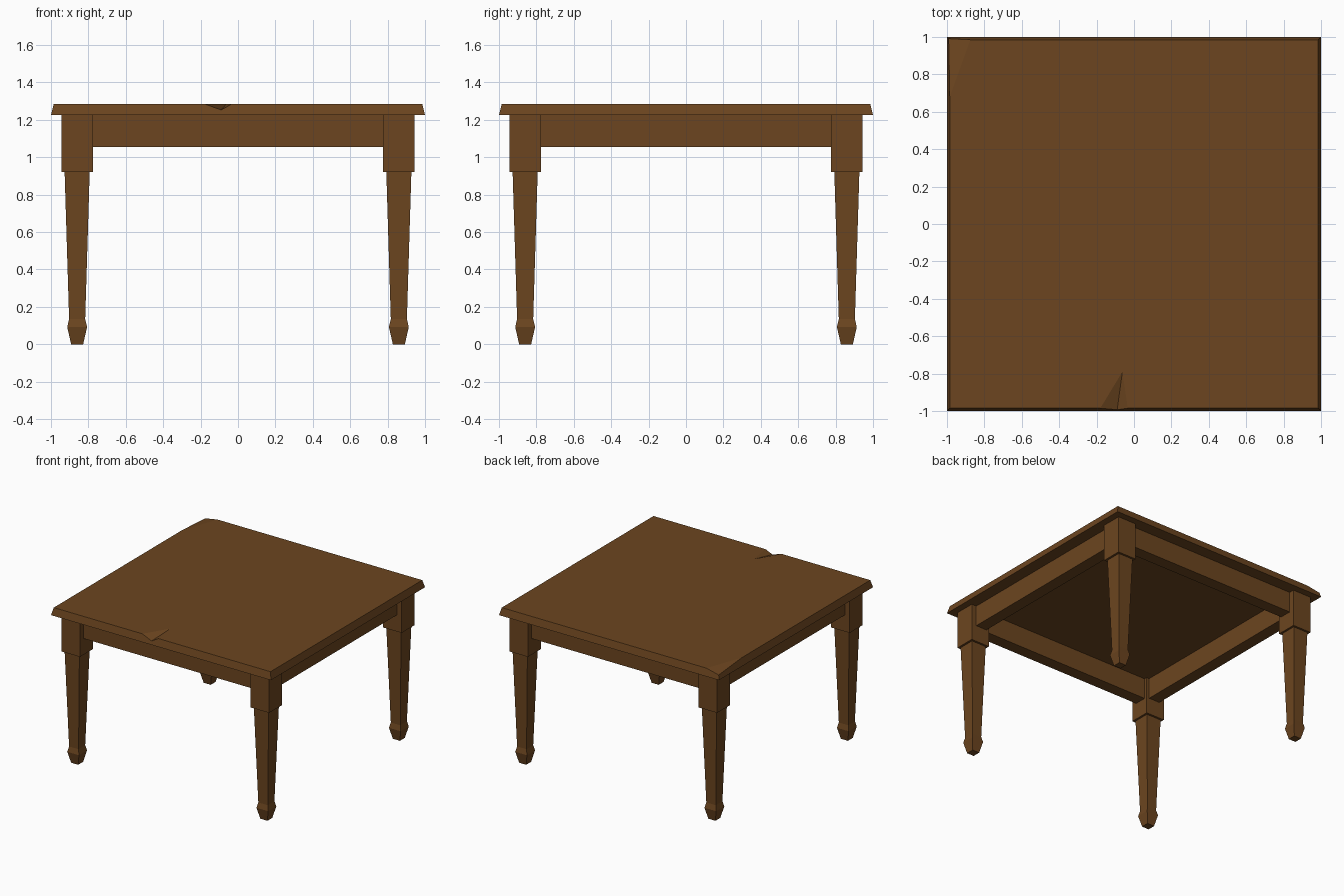
import bpy

if "Cube" in bpy.data.objects:
    bpy.data.objects.remove(bpy.data.objects["Cube"])

wood = bpy.data.materials.new("brown_wood")
wood.diffuse_color = (0.15, 0.06, 0.014, 1)
wood.use_nodes = True
wood.node_tree.nodes["Principled BSDF"].inputs["Base Color"].default_value = wood.diffuse_color


def make(name, verts, faces):
    mesh = bpy.data.meshes.new(name)
    mesh.from_pydata(verts, [], faces)
    mesh.materials.append(wood)
    obj = bpy.data.objects.new(name, mesh)
    bpy.context.collection.objects.link(obj)
    return obj


def square_stack(name, cx, cy, levels):
    """Square column through (z, half width) levels, capped at both ends."""
    verts = [(cx + sx * h, cy + sy * h, z) for z, h in levels
             for sx, sy in ((-1, -1), (1, -1), (1, 1), (-1, 1))]
    faces = [(3, 2, 1, 0)]
    for k in range(0, 4 * (len(levels) - 1), 4):
        for i in range(4):
            j = (i + 1) % 4
            faces.append((k + i, k + j, k + j + 4, k + i + 4))
    n = len(verts)
    faces.append((n - 4, n - 3, n - 2, n - 1))
    return make(name, verts, faces)


def box(name, centre, size):
    verts = [tuple(c + s * d / 2 for c, s, d in zip(centre, size, (x, y, z)))
             for z in (-1, 1) for x, y in ((-1, -1), (1, -1), (1, 1), (-1, 1))]
    faces = [(3, 2, 1, 0), (4, 5, 6, 7)]
    faces += [(i, (i + 1) % 4, (i + 1) % 4 + 4, i + 4) for i in range(4)]
    return make(name, verts, faces)


# Table top: sloped rim, a split in the front edge, a worn back left corner
B, T, E = 1.225, 1.285, 0.985
top_verts = [
    (-1, -1, B), (1, -1, B), (1, 1, B), (-1, 1, B),               # underside
    (-E, -E, T), (E, -E, T), (E, E, T),                           # whole corners
    (-0.18, -E, T), (-0.09, -0.993, 1.253), (-0.033, -E, T),      # split at the rim
    (-0.062, -0.79, T),                                           # split tip
    (-0.875, E, T), (-0.991, 0.991, 1.262), (-E, 0.68, T),        # worn corner
]
top_faces = [
    (3, 2, 1, 0),
    (4, 7, 10, 9, 5, 6, 11, 13),
    (0, 1, 5, 9, 8, 7, 4),
    (1, 2, 6, 5),
    (2, 3, 12, 11, 6),
    (3, 0, 4, 13, 12),
    (7, 8, 10), (8, 9, 10),
    (11, 12, 13),
]
make("table_top", top_verts, top_faces)

# Legs: square block, tapered shaft and flared foot
L = 0.86
profile = [(0, 0.032), (0.092, 0.053), (0.135, 0.043), (0.92, 0.067), (0.92, 0.084), (B, 0.084)]
for y, depth in ((-L, "front"), (L, "back")):
    for x, side in ((-L, "left"), (L, "right")):
        square_stack(f"{depth}_{side}_leg", x, y, profile)

# Apron rails between the leg blocks
A, span, h = 0.85, 1.552, 0.17
for s, names in ((-1, ("front", "left")), (1, ("back", "right"))):
    box(names[0] + "_apron", (0, s * A, B - h / 2), (span, 0.1, h))
    box(names[1] + "_apron", (s * A, 0, B - h / 2), (0.1, span, h))
